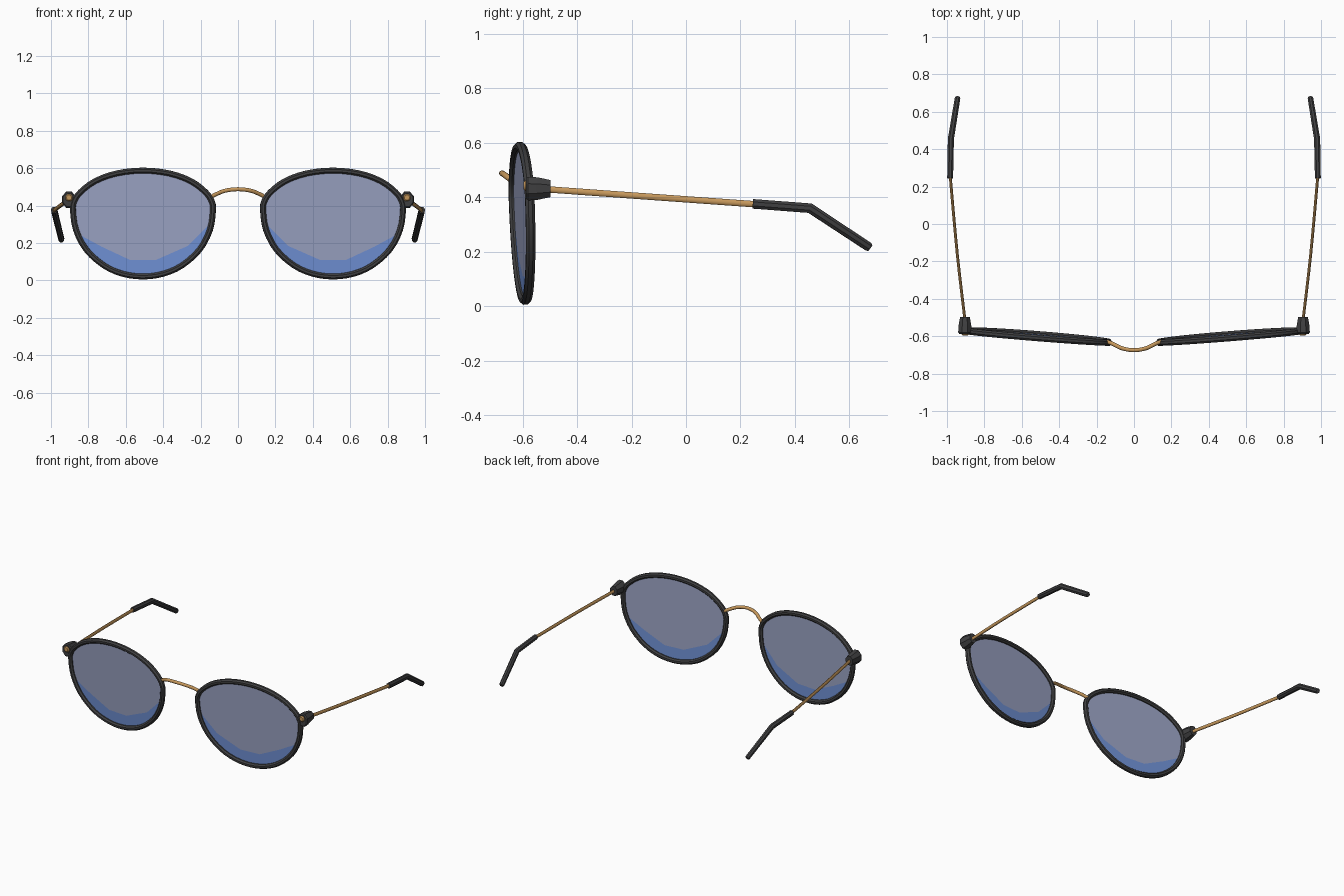
import bpy, bmesh, math
from mathutils import Vector

if "Cube" in bpy.data.objects:
    bpy.data.objects.remove(bpy.data.objects["Cube"])


def material(name, rgba):
    m = bpy.data.materials.new(name)
    m.diffuse_color = rgba
    m.use_nodes = True
    m.node_tree.nodes["Principled BSDF"].inputs["Base Color"].default_value = m.diffuse_color
    return m


CHARCOAL = material("charcoal", (0.05, 0.05, 0.052, 1))
GOLD = material("gold", (0.56, 0.31, 0.105, 1))
GREY = material("grey_lens", (0.32, 0.36, 0.54, 0.88))
BLUE = material("blue_lens", (0.16, 0.28, 0.66, 1))


def finish(name, bm, mats, angle=None):
    me = bpy.data.meshes.new(name)
    bm.to_mesh(me)
    bm.free()
    for m in mats:
        me.materials.append(m)
    if angle:
        me.shade_smooth()
        me.set_sharp_from_angle(angle=math.radians(angle))
    ob = bpy.data.objects.new(name, me)
    bpy.context.collection.objects.link(ob)
    return ob


def smooth_path(pts, steps, closed=False):
    """Catmull-Rom curve through the points."""
    p = [Vector(q) for q in pts]
    n = len(p)
    out = []
    for i in range(n if closed else n - 1):
        if closed:
            a, b, c, d = (p[(i + k) % n] for k in (-1, 0, 1, 2))
        else:
            a, b, c, d = (p[min(max(i + k, 0), n - 1)] for k in (-1, 0, 1, 2))
        for j in range(steps):
            t = j / steps
            out.append(0.5 * (2 * b + (c - a) * t + (2 * a - 5 * b + 4 * c - d) * t * t
                              + (3 * b - a - 3 * c + d) * t ** 3))
    return out if closed else out + [p[-1]]


def tube(name, pts, mat, r_side, r_up, ref, n=12, closed=False, scales=None, angle=40):
    """Sweep an elliptical section along a path."""
    bm = bmesh.new()
    pts = [Vector(p) for p in pts]
    ref = Vector(ref)
    m = len(pts)
    rings = []
    for i, p in enumerate(pts):
        if closed:
            t = pts[(i + 1) % m] - pts[i - 1]
        else:
            a = (p - pts[i - 1]).normalized() if i else Vector()
            b = (pts[i + 1] - p).normalized() if i < m - 1 else Vector()
            t = a + b
        t.normalize()
        side = t.cross(ref).normalized()
        up = side.cross(t)
        k = scales[i] if scales else 1
        rings.append([bm.verts.new(p + k * (side * r_side * math.cos(w) + up * r_up * math.sin(w)))
                      for w in (2 * math.pi * (j + 0.5) / n for j in range(n))])
    for i in range(m if closed else m - 1):
        r, q = rings[i], rings[(i + 1) % m]
        for j in range(n):
            bm.faces.new((r[j], r[(j + 1) % n], q[(j + 1) % n], q[j]))
    if not closed:
        bm.faces.new(rings[0])
        bm.faces.new(rings[-1])
    bmesh.ops.recalc_face_normals(bm, faces=bm.faces)
    return finish(name, bm, [mat], angle)


# Lens outline: half profile (offset from lens centre, height), mirrored
CX = 0.508
half = [(0, .588), (.14, .573), (.255, .532), (.335, .472), (.369, .42), (.374, .37),
        (.358, .27), (.303, .165), (.21, .081), (.11, .036), (0, .021)]
loop = half + [(-x, z) for x, z in reversed(half[1:-1])]
outline = [(v.x, v.y) for v in smooth_path([(x, z, 0) for x, z in loop], 3, True)]

# Edge between the grey and blue parts of the lens, inner side to outer side
split = [(-.364, .31), (-.24, .185), (-.07, .11), (.07, .11), (.22, .18), (.358, .255)]


def split_height(x):
    for (x0, z0), (x1, z1) in zip(split, split[1:]):
        if x <= x1:
            return z0 + (z1 - z0) * (x - x0) / (x1 - x0)
    return split[-1][1]


def on_lens(s, d, z):
    """Point on the tilted lens plane, side s, offset d from the lens centre."""
    return Vector((s * (CX + d), -0.60 + 0.08 * d - 0.035 * (z - 0.3), z))


low = [i for i, (x, z) in enumerate(outline) if z < split_height(x)]
first, last = low[0], low[-1]
blue_poly = outline[first:last + 1] + split
grey_poly = outline[last + 1:] + outline[:first] + split[::-1]

for s, label in ((-1, "left"), (1, "right")):
    # Rim
    tube(label + "_rim", [on_lens(s, x, z) for x, z in outline], CHARCOAL,
         0.0165, 0.0185, (-0.08 * s, 1, 0.035), n=8, closed=True, angle=30)

    # Two-tone lens
    bm = bmesh.new()
    for k, poly in enumerate((grey_poly, blue_poly)):
        f = bm.faces.new([bm.verts.new(on_lens(s, x, z)) for x, z in poly])
        f.material_index = k
        f.normal_update()
        if f.normal.y > 0:
            f.normal_flip()
    finish(label + "_lens", bm, [GREY, BLUE])

    # Hinge block and rivet
    tube(label + "_hinge", [(s * .904, y, .432) for y in (-.587, -.58, -.545, -.497)], CHARCOAL,
         0.039, 0.047, (0, 0, 1), n=8, scales=(.85, 1, .95, .72), angle=30)
    tube(label + "_rivet", [(s * .903, y, .443) for y in (-.575, -.59, -.596)], GOLD,
         0.02, 0.02, (0, 0, 1), scales=(1, 1, .7))

    # Temple arm and bent ear tip
    arm = smooth_path([(s * .903, -.52, .43), (s * .945, -.16, .404), (s * .983, .26, .374)], 4)
    tube(label + "_arm", arm, GOLD, 0.008, 0.012, (0, 0, 1))
    tube(label + "_ear_tip", [(s * .983, .245, .376), (s * .979, .455, .36),
                              (s * .944, .669, .219), (s * .943, .676, .214)], CHARCOAL,
         0.017, 0.019, (0, 0, 1), n=8, scales=(1, 1.03, .95, .75), angle=30)

# Nose bridge
b = [(.15, -.627, .443), (.115, -.64, .462), (.065, -.664, .481), (0, -.675, .488)]
tube("bridge", smooth_path(b + [(-x, y, z) for x, y, z in reversed(b[:-1])], 4), GOLD,
     0.011, 0.011, (0, 1, 0))
